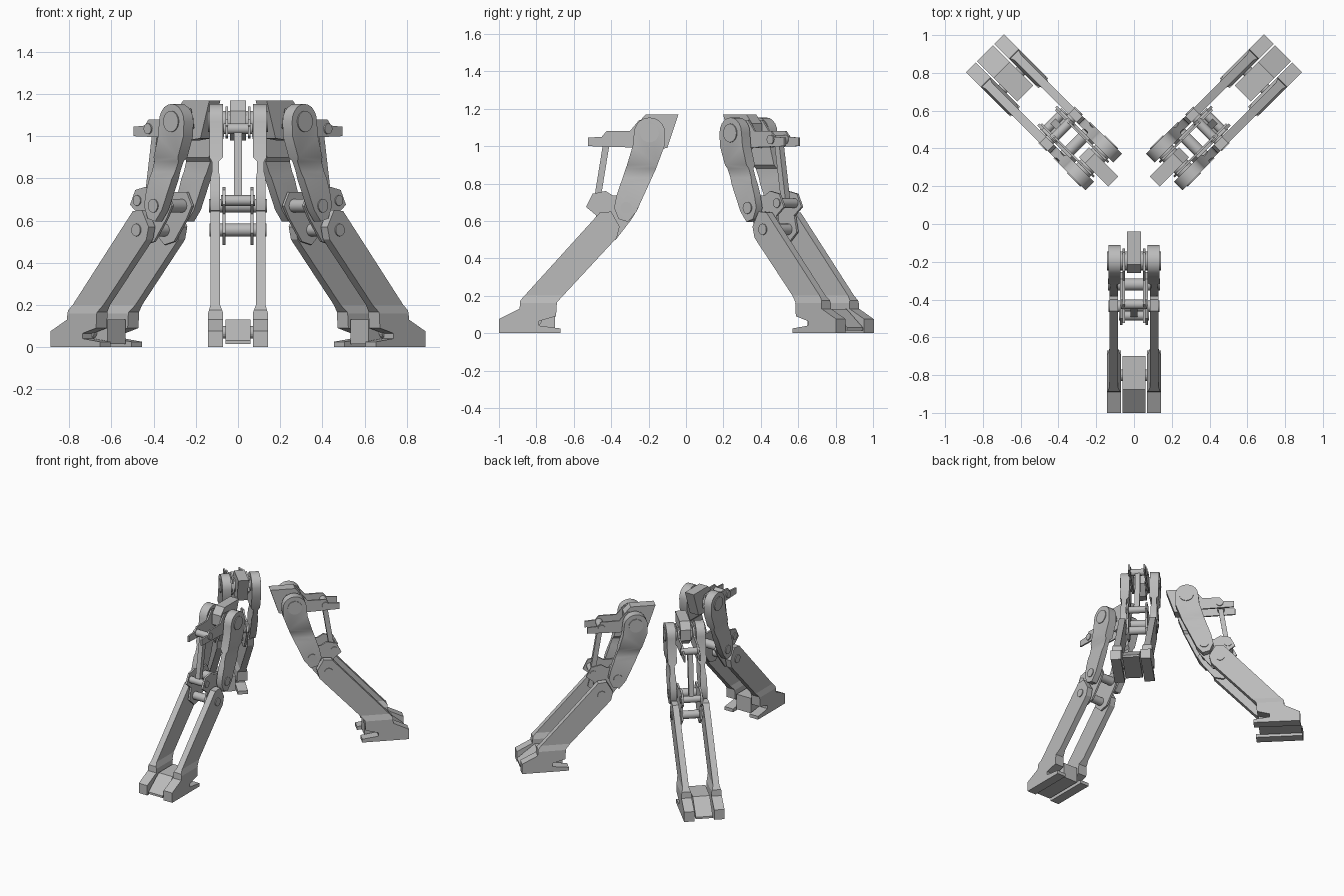
import bpy, bmesh, math
from mathutils import Matrix, Vector

cube = bpy.data.objects.get("Cube")
if cube:
    bpy.data.objects.remove(cube, do_unlink=True)

metal = bpy.data.materials.new("plain grey metal")
COLOUR = (0.5, 0.5, 0.5, 1)
metal.diffuse_color = COLOUR
metal.use_nodes = True
metal.node_tree.nodes["Principled BSDF"].inputs["Base Color"].default_value = COLOUR

# the three legs share one hub axis
HUB = Vector((0, 0.115, 0))
LEGS = {"front": 0, "back_left": 135, "back_right": -135}


def place(name, bm, smooth=False):
    """Turn a bmesh into one object on each of the three legs."""
    bmesh.ops.recalc_face_normals(bm, faces=bm.faces)
    mesh = bpy.data.meshes.new(name)
    bm.to_mesh(mesh)
    bm.free()
    mesh.materials.append(metal)
    for leg, angle in LEGS.items():
        ob = bpy.data.objects.new(leg + "_" + name, mesh)
        bpy.context.collection.objects.link(ob)
        ob.matrix_world = (Matrix.Translation(HUB)
                           @ Matrix.Rotation(math.radians(angle), 4, "Z")
                           @ Matrix.Translation(-HUB))
    if smooth:
        bpy.ops.object.select_all(action="DESELECT")
        ob.select_set(True)
        bpy.context.view_layer.objects.active = ob
        bpy.ops.object.shade_smooth_by_angle(angle=math.radians(35))


def prism(bm, profile, x0, x1):
    """Extrude a side profile of (y, z) points from x0 to x1."""
    face = bm.faces.new([bm.verts.new((x0, y, z)) for y, z in profile])
    out = bmesh.ops.extrude_face_region(bm, geom=[face])["geom"]
    for v in out:
        if isinstance(v, bmesh.types.BMVert):
            v.co.x = x1


def shape_width(bm, levels):
    """Cut at each height, then set inner and outer x by height."""
    for z, _, _ in levels:
        bmesh.ops.bisect_plane(bm, geom=bm.verts[:] + bm.edges[:] + bm.faces[:],
                               dist=1e-5, plane_co=(0, 0, z), plane_no=(0, 0, 1))
    mid = sum(v.co.x for v in bm.verts) / len(bm.verts)
    middle = (min(v.co.x for v in bm.verts) + max(v.co.x for v in bm.verts)) / 2
    for v in bm.verts:
        z = v.co.z
        side = 2 if v.co.x > middle else 1
        width = levels[0][side] if z <= levels[0][0] else levels[-1][side]
        for a, b in zip(levels, levels[1:]):
            if a[0] <= z <= b[0]:
                t = (z - a[0]) / (b[0] - a[0])
                width = a[side] + t * (b[side] - a[side])
        v.co.x = width


def mirror(bm):
    geom = bm.verts[:] + bm.edges[:] + bm.faces[:]
    copy = bmesh.ops.duplicate(bm, geom=geom)["geom"]
    for v in copy:
        if isinstance(v, bmesh.types.BMVert):
            v.co.x *= -1


def cylinder(bm, centre, radius, x0, x1):
    y, z = centre
    matrix = (Matrix.Translation(((x0 + x1) / 2, y, z))
              @ Matrix.Rotation(math.pi / 2, 4, "Y"))
    bmesh.ops.create_cone(bm, cap_ends=True, segments=20, radius1=radius,
                          radius2=radius, depth=x1 - x0, matrix=matrix)


def arc(centre, radius, start, end, steps):
    angles = [math.radians(start + (end - start) * i / steps) for i in range(steps + 1)]
    return [(centre[0] + radius * math.cos(a), centre[1] + radius * math.sin(a))
            for a in angles]


SHOULDER, KNEE, ANKLE_PIN = (-0.195, 1.07), (-0.32, 0.67), (-0.435, 0.555)
LEVER_PIN, CRANK_PIN = (-0.425, 1.035), (-0.485, 0.695)

# mounting block at the top
bm = bmesh.new()
prism(bm, [(-0.04, 1.17), (-0.215, 1.17), (-0.26, 1.12), (-0.26, 1.04),
           (-0.18, 0.98), (-0.1, 0.99)], -0.037, 0.037)
place("mount_block", bm)

# paired upper arms: wide head, recessed neck, slimmer lower end
bm = bmesh.new()
prism(bm, arc(SHOULDER, 0.083, 0, 180, 10)
      + [(-0.285, 1.0), (-0.315, 0.9), (-0.37, 0.74), (-0.385, 0.67), (-0.36, 0.61),
         (-0.31, 0.595), (-0.265, 0.65), (-0.16, 0.88), (-0.115, 1.0)], 0.07, 0.14)
shape_width(bm, [(0.8, 0.085, 0.131), (0.83, 0.09, 0.124),
                 (0.88, 0.09, 0.124), (0.9, 0.072, 0.136)])
mirror(bm)
place("upper_arms", bm, True)

# paired lower legs, flaring into the side feet with heels
bm = bmesh.new()
prism(bm, [(-1, 0), (-1, 0.075), (-0.89, 0.13), (-0.886, 0.175), (-0.46, 0.645),
           (-0.40, 0.65), (-0.355, 0.57), (-0.37, 0.51), (-0.69, 0.165),
           (-0.695, 0.09), (-0.785, 0.065), (-0.785, 0.04), (-0.67, 0.025),
           (-0.67, 0)], 0.07, 0.14)
shape_width(bm, [(0.16, 0.07, 0.142), (0.2, 0.085, 0.13)])
mirror(bm)
place("lower_legs", bm)

# sloped block between the side feet
bm = bmesh.new()
prism(bm, [(-1, 0.015), (-1, 0.03), (-0.875, 0.13), (-0.70, 0.13), (-0.70, 0.015)],
      -0.06, 0.06)
cylinder(bm, (-0.8, 0.07), 0.03, -0.08, 0.08)
place("middle_foot", bm)

# thin lever plates reaching forward from the shoulder
bm = bmesh.new()
prism(bm, [(-0.525, 1.0), (-0.525, 1.045), (-0.45, 1.05), (-0.425, 1.08),
           (-0.3, 1.08), (-0.25, 1.14), (-0.15, 1.13), (-0.13, 1.04),
           (-0.2, 0.99)], 0.048, 0.06)
mirror(bm)
place("lever_plates", bm)

# thin crank plates joining both links at the knee
bm = bmesh.new()
prism(bm, [(-0.535, 0.675), (-0.5, 0.745), (-0.43, 0.76), (-0.39, 0.735),
           (-0.29, 0.735), (-0.255, 0.67), (-0.29, 0.61), (-0.375, 0.5),
           (-0.44, 0.485), (-0.5, 0.54), (-0.48, 0.63)], 0.06, 0.074)
mirror(bm)
place("crank_plates", bm)

# push rod between the lever and the crank
bm = bmesh.new()
prism(bm, [(-0.44, 1.035), (-0.405, 1.035), (-0.46, 0.695), (-0.495, 0.695)],
      -0.018, 0.018)
place("push_rod", bm)

# hinge pins and round bosses
bm = bmesh.new()
cylinder(bm, SHOULDER, 0.05, -0.142, 0.142)
cylinder(bm, KNEE, 0.032, -0.137, 0.137)
cylinder(bm, ANKLE_PIN, 0.03, -0.136, 0.136)
cylinder(bm, LEVER_PIN, 0.025, -0.068, 0.068)
cylinder(bm, CRANK_PIN, 0.025, -0.08, 0.08)
place("hinge_pins", bm, True)
